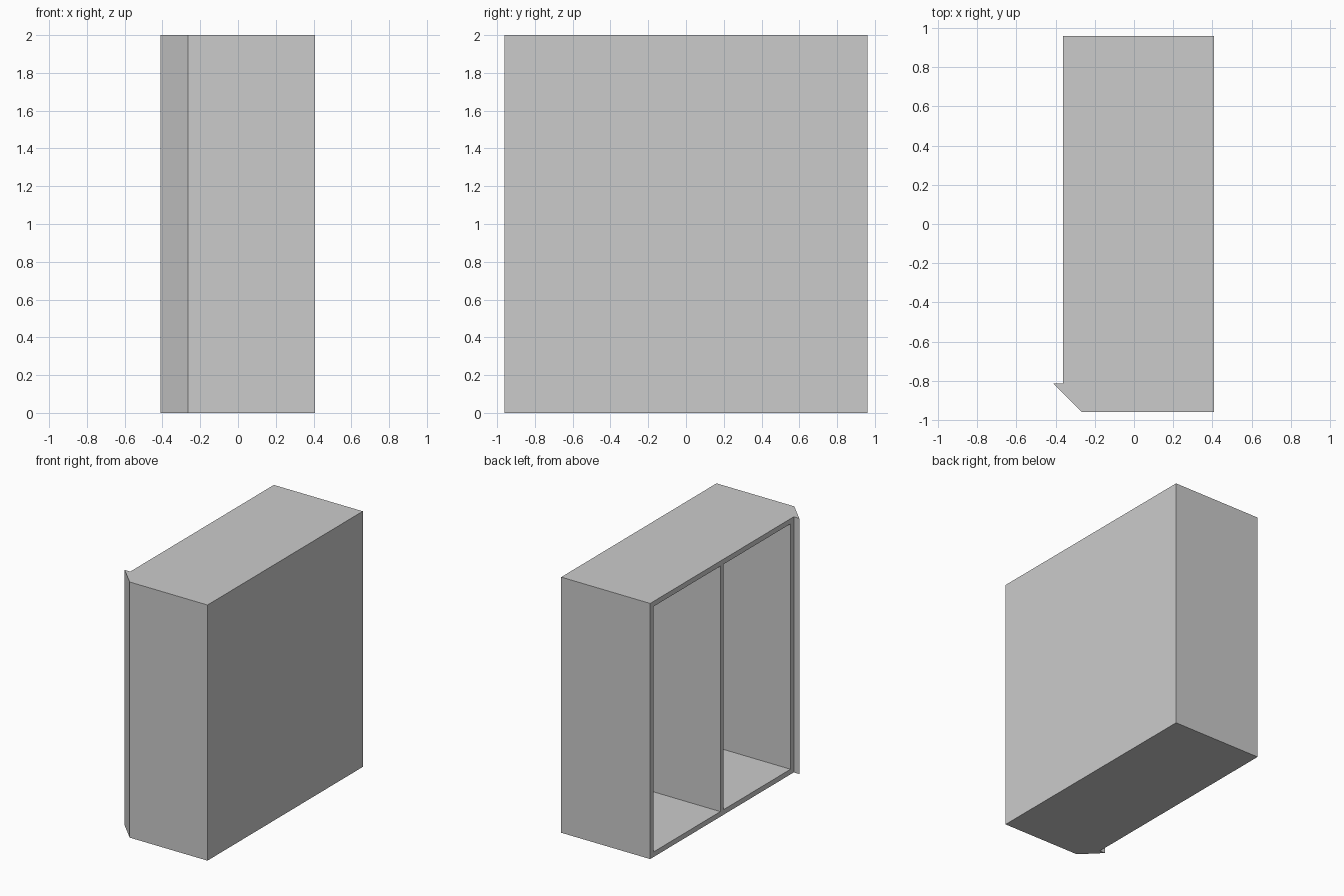
import bpy, bmesh

if "Cube" in bpy.data.objects:
    bpy.data.objects.remove(bpy.data.objects["Cube"])

T = 0.04          # panel thickness
H = 2.0           # height


def prism(name, outline, z0, z1):
    """Extrude a plan outline from z0 up to z1."""
    bm = bmesh.new()
    face = bm.faces.new([bm.verts.new((x, y, z0)) for x, y in outline])
    up = bmesh.ops.extrude_face_region(bm, geom=[face])["geom"]
    verts = [v for v in up if isinstance(v, bmesh.types.BMVert)]
    bmesh.ops.translate(bm, verts=verts, vec=(0, 0, z1 - z0))
    bmesh.ops.recalc_face_normals(bm, faces=bm.faces)
    mesh = bpy.data.meshes.new(name)
    bm.to_mesh(mesh)
    bm.free()
    obj = bpy.data.objects.new(name, mesh)
    bpy.context.collection.objects.link(obj)
    return obj


# Cabinet body: box with a solid, angled end filler sticking out past the open side
BACK, FRONT, STEP = 0.96, -0.96, -0.815
body = prism("cabinet_body", [
    (0.408, FRONT), (0.408, BACK), (-0.362, BACK),
    (-0.362, STEP), (-0.41, STEP), (-0.265, FRONT)], 0, H)

# Two equal compartments, open towards -x, with a divider between them
width = (BACK - STEP - 3 * T) / 2
for i in range(2):
    y1 = BACK - T - i * (width + T)
    y0 = y1 - width
    cutter = prism(f"compartment_cutter_{i + 1}", [
        (-0.6, y0), (0.408 - T, y0), (0.408 - T, y1), (-0.6, y1)], T, H - T)
    cutter.hide_render = True
    mod = body.modifiers.new("compartment", 'BOOLEAN')
    mod.operation = 'DIFFERENCE'
    mod.solver = 'EXACT'
    mod.object = cutter
    bpy.context.view_layer.objects.active = body
    bpy.ops.object.modifier_apply(modifier=mod.name)
    bpy.data.objects.remove(cutter)
